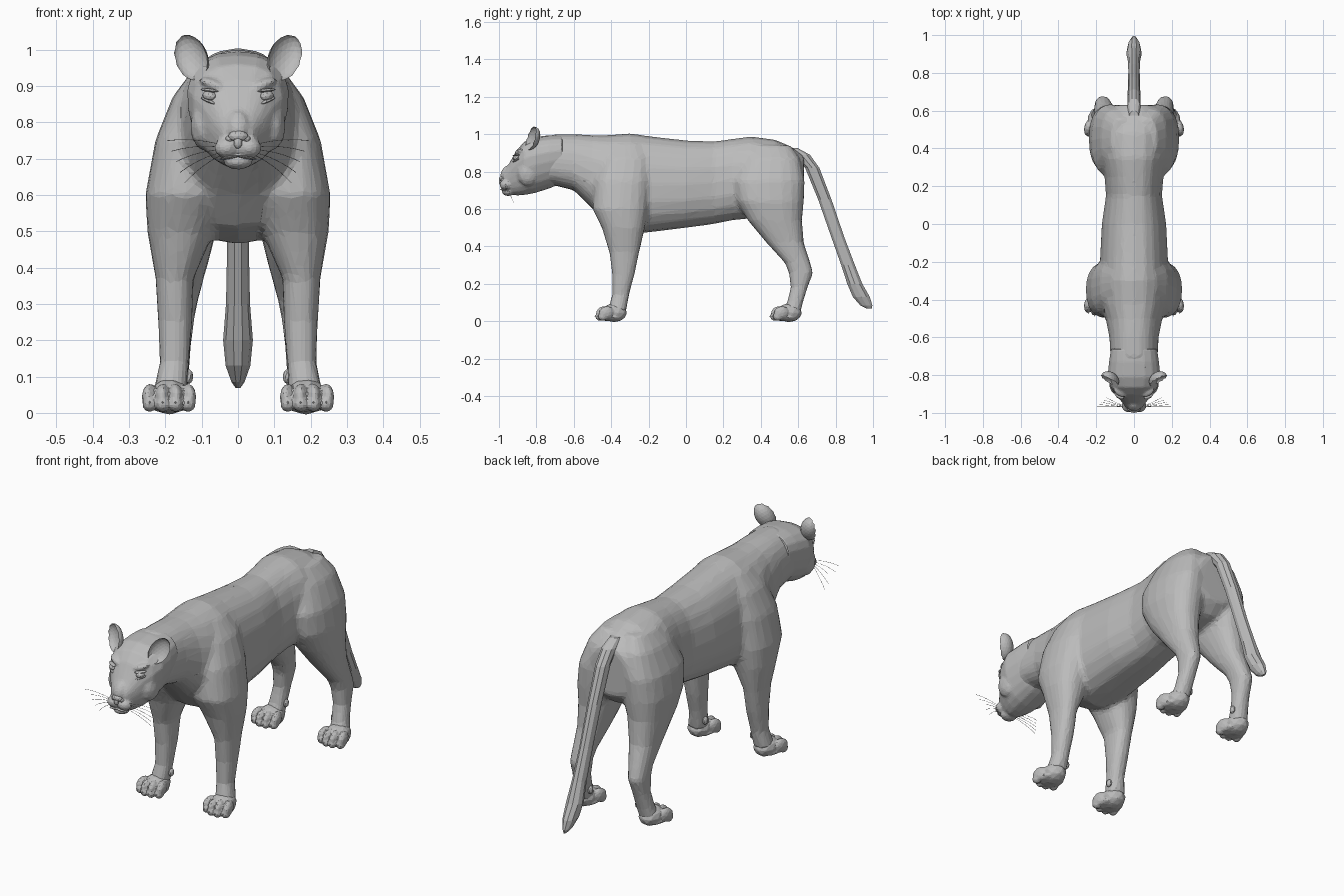
import bpy, bmesh, math
from mathutils import Matrix, Vector

old = bpy.data.objects.get("Cube")
if old:
    bpy.data.objects.remove(old)

grey = bpy.data.materials.new("fur grey")
grey.use_nodes = True
tone = (0.5, 0.5, 0.5, 1)
grey.diffuse_color = tone
grey.node_tree.nodes["Principled BSDF"].inputs["Base Color"].default_value = tone


def finish(bm, name):
    bmesh.ops.recalc_face_normals(bm, faces=bm.faces[:])
    mesh = bpy.data.meshes.new(name)
    bm.to_mesh(mesh)
    bm.free()
    mesh.materials.append(grey)
    obj = bpy.data.objects.new(name, mesh)
    bpy.context.collection.objects.link(obj)
    return obj


def sculpt(obj, voxel, ratio, smooth=4):
    """Fuse overlapping volumes, then reduce them to irregular flat facets."""
    remesh = obj.modifiers.new("fuse", 'REMESH')
    remesh.mode, remesh.voxel_size = 'VOXEL', voxel
    soft = obj.modifiers.new("soften", 'SMOOTH')
    soft.factor, soft.iterations = 0.5, smooth
    facets = obj.modifiers.new("facets", 'DECIMATE')
    facets.ratio = ratio


def loft(bm, stations, upright=False, side=1, pear=0.0, sides=20, power=0.85):
    """Rings of (t, u0, u1, v0, v1), stacked along z if upright, else along y."""
    rings = []
    for t, u0, u1, v0, v1 in stations:
        ring = []
        for i in range(sides):
            a = math.tau * i / sides
            c, s = (math.copysign(abs(f) ** power, f) for f in (math.cos(a), math.sin(a)))
            u = (u0 + u1) / 2 + (u1 - u0) / 2 * c * (1 - pear * s)
            v = (v0 + v1) / 2 + (v1 - v0) / 2 * s
            ring.append(bm.verts.new((u * side, v, t) if upright else (u * side, t, v)))
        rings.append(ring)
    for a, b in zip(rings, rings[1:]):
        for i in range(sides):
            j = (i + 1) % sides
            bm.faces.new((a[i], a[j], b[j], b[i]))
    bm.faces.new(rings[0])
    bm.faces.new(rings[-1])


def blob(bm, loc, size, rot=(0, 0, 0), detail=2):
    m = Matrix.Translation(loc)
    for axis, angle in zip("ZYX", reversed(rot)):
        m = m @ Matrix.Rotation(angle, 4, axis)
    m = m @ Matrix.Diagonal((*size, 1))
    return bmesh.ops.create_icosphere(bm, subdivisions=detail, radius=1, matrix=m)["verts"]


# Torso, neck and legs
bm = bmesh.new()
loft(bm, [(y, -w, w, lo, hi) for y, w, lo, hi in (
    (-.80, .11, .73, .97), (-.70, .125, .725, 1.0), (-.60, .13, .70, 1.0),
    (-.50, .15, .60, .995), (-.42, .18, .51, .995), (-.30, .185, .465, 1.005),
    (-.20, .18, .475, .99), (0, .17, .50, .967), (.15, .148, .52, .962),
    (.25, .155, .54, .975), (.35, .175, .55, .988), (.48, .18, .56, .97),
    (.57, .16, .58, .93), (.63, .11, .64, .885))], pear=.1)
front_leg = (
    (.95, .03, .12, -.40, -.22), (.87, .03, .18, -.45, -.19), (.75, .03, .228, -.49, -.19),
    (.60, .03, .255, -.50, -.20), (.50, .065, .25, -.45, -.22), (.37, .122, .227, -.41, -.25),
    (.25, .126, .22, -.395, -.275), (.14, .135, .215, -.395, -.305), (.05, .14, .235, -.42, -.32))
hind_leg = (
    (.94, .02, .12, .34, .56), (.87, .02, .175, .30, .61), (.75, .02, .225, .25, .635),
    (.64, .02, .24, .27, .63), (.54, .05, .23, .33, .62), (.42, .08, .215, .43, .63),
    (.31, .11, .21, .53, .665), (.26, .12, .21, .55, .68), (.18, .13, .21, .56, .65),
    (.10, .135, .22, .54, .625), (.04, .14, .235, .51, .61))
for side in (1, -1):
    loft(bm, front_leg, True, side)
    loft(bm, hind_leg, True, side)
sculpt(finish(bm, "torso_and_legs"), .012, .09, 5)

# Tail with a thicker tuft
bm = bmesh.new()
loft(bm, [(z, -w, w, near, far) for z, w, near, far in (
    (.925, .025, .54, .60), (.89, .034, .57, .665), (.82, .034, .635, .715),
    (.65, .032, .705, .78), (.45, .03, .775, .848), (.30, .033, .828, .905),
    (.20, .041, .86, .945), (.13, .034, .89, .985), (.085, .018, .93, .998),
    (.068, .006, .965, .995))], True, sides=10, power=1)
finish(bm, "tail")

# Paws with four toes, a dew claw and small claws
for name, heel in (("front", -.355), ("hind", .58)):
    for side, word in ((1, "left"), (-1, "right")):
        bm = bmesh.new()
        blob(bm, (side * .188, heel - .03, .045), (.058, .07, .05))
        blob(bm, (side * .188, heel - .05, .022), (.062, .075, .022))
        claws = []
        for i in range(4):
            spread = (i - 1.5) / 1.5
            x = side * (.19 + spread * .053)
            y = heel - .092 + .022 * abs(spread)
            blob(bm, (x, y, .045), (.021, .043, .036), (.25, 0, side * spread * .2))
            blob(bm, (x, y - .02, .026), (.021, .026, .024))
            claws.append((x, y - .04, .03))
        blob(bm, (side * .135, heel + .005, .10), (.012, .018, .022))
        sculpt(finish(bm, f"{name}_{word}_paw"), .005, .14, 2)
        bm = bmesh.new()
        for c in claws:
            m = Matrix.Translation(c) @ Matrix.Rotation(math.radians(110), 4, 'X')
            bmesh.ops.create_cone(bm, cap_ends=True, segments=5, radius1=.006,
                                  radius2=.001, depth=.022, matrix=m)
        finish(bm, f"{name}_{word}_claws")

# Head: skull, brows, cheeks, muzzle, nose bridge and chin
bm = bmesh.new()
loft(bm, [(y, -w, w, lo, hi) for y, w, lo, hi in (
    (-.975, .04, .70, .80), (-.945, .062, .682, .845), (-.905, .093, .672, .915),
    (-.865, .122, .675, .96), (-.81, .138, .685, .985), (-.73, .13, .71, .995),
    (-.66, .12, .74, .995))], pear=-.16)
blob(bm, (0, -.955, .79), (.036, .035, .05), (-.5, 0, 0))
blob(bm, (0, -.95, .693), (.042, .036, .024))
for side in (1, -1):
    blob(bm, (side * .03, -.962, .73), (.036, .036, .03))
    blob(bm, (side * .07, -.888, .906), (.042, .026, .015), (0, side * -.3, side * .5))
    blob(bm, (side * .09, -.845, .79), (.042, .06, .07))
sculpt(finish(bm, "head"), .007, .16, 3)

# Nose and mouth line
bm = bmesh.new()
blob(bm, (0, -.984, .762), (.028, .016, .016))
blob(bm, (0, -.99, .745), (.012, .01, .018))
for side in (1, -1):
    blob(bm, (side * .024, -.978, .754), (.011, .013, .01))
finish(bm, "nose")
bm = bmesh.new()
for side in (1, -1):
    blob(bm, (side * .024, -.976, .703), (.03, .016, .004), (0, side * .15, side * .4))
finish(bm, "lips")

for side, word in ((1, "left"), (-1, "right")):
    # Eye with upper and lower lids
    bm = bmesh.new()
    blob(bm, (side * .079, -.908, .873), (.021, .016, .014), (0, side * -.2, side * .6))
    finish(bm, f"{word}_eye")
    bm = bmesh.new()
    for lift, tilt in ((.015, -.1), (-.014, -.35)):
        blob(bm, (side * .079, -.908, .873 + lift), (.029, .014, .005),
             (0, side * tilt, side * .6))
    finish(bm, f"{word}_eyelids")

    # Cupped ear: the front half of a rounded disc is pressed inward
    bm = bmesh.new()
    turn = (Matrix.Translation((side * .122, -.812, .975)) @ Matrix.Rotation(side * .35, 4, 'Z')
            @ Matrix.Rotation(side * .5, 4, 'Y') @ Matrix.Rotation(-.2, 4, 'X'))
    for v in bmesh.ops.create_icosphere(bm, subdivisions=3, radius=1)["verts"]:
        y = v.co.y if v.co.y > 0 else -.72 * v.co.y - .12
        v.co = turn @ Vector((v.co.x * .046, y * .042 - .015, v.co.z * .068))
    finish(bm, f"{word}_ear")

    # Whiskers
    curve = bpy.data.curves.new(f"{word}_whiskers", 'CURVE')
    curve.dimensions, curve.bevel_depth, curve.bevel_resolution = '3D', .0008, 0
    for i in range(5):
        spline = curve.splines.new('POLY')
        spline.points.add(6)
        for k, p in enumerate(spline.points):
            f = k / 6
            drop = (i - 1.2) * .022 * f + .03 * f * f - .015 * f
            p.co = (side * (.045 + (.15 - .012 * i) * f), -.968 + .012 * i * f,
                    .738 - .007 * i - drop, 1)
    curve.materials.append(grey)
    bpy.context.collection.objects.link(bpy.data.objects.new(f"{word}_whiskers", curve))
